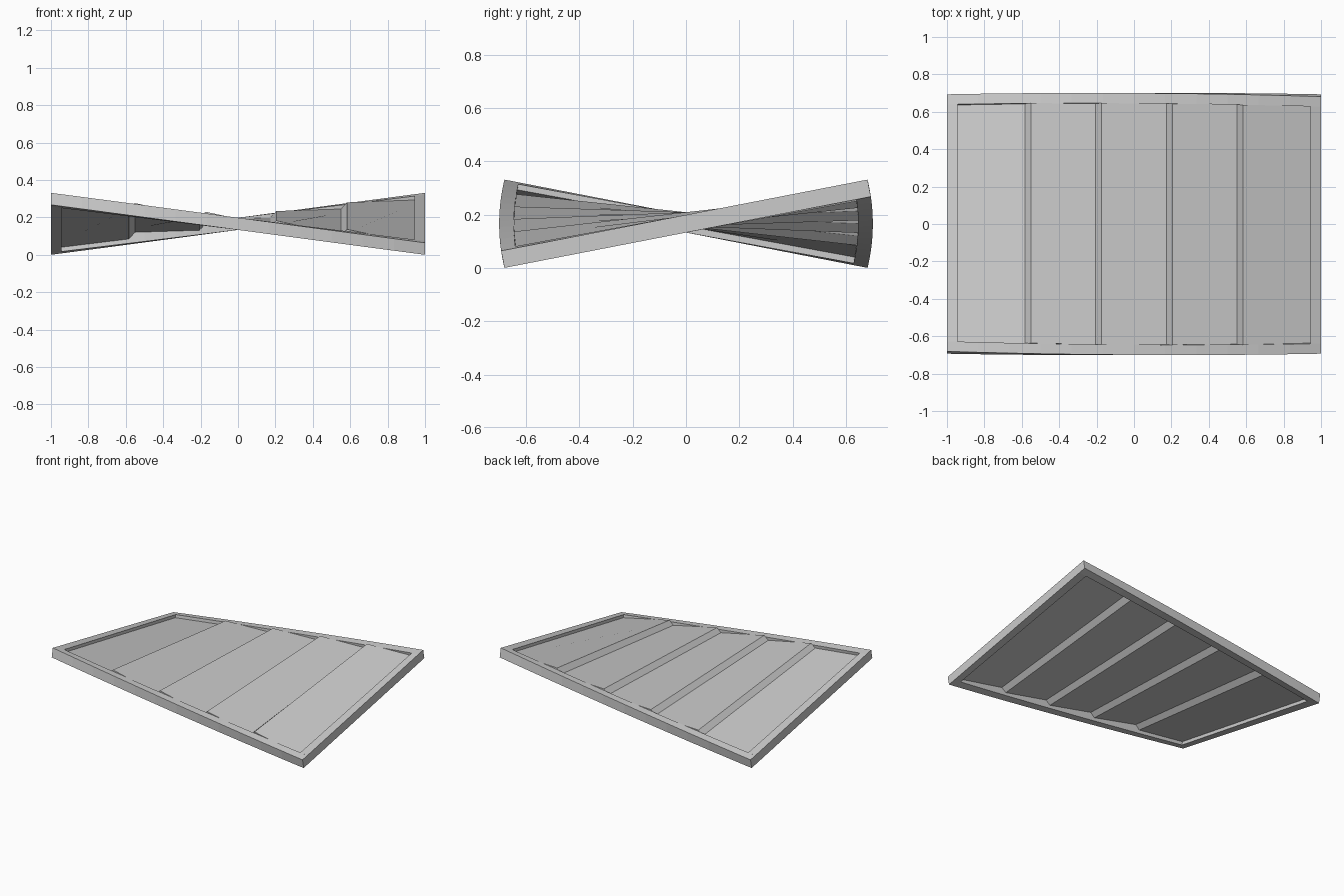
import bpy, bmesh, math

if "Cube" in bpy.data.objects:
    bpy.data.objects.remove(bpy.data.objects["Cube"])

TWIST = math.radians(11)   # twist at each end, about the x axis
CZ = 0.1655                # height of the twist axis
HT = 0.0325                # half height of the frame
IX, IY = 0.945, 0.645      # inner opening of the frame


def twisted(x, y, z):
    a = TWIST * x
    return (x, y * math.cos(a) - z * math.sin(a),
            CZ + y * math.sin(a) + z * math.cos(a))


def loft(name, stations, y0, y1):
    """Twisted solid through (x, z_low, z_high) stations between y0 and y1."""
    bm = bmesh.new()
    rings = [[bm.verts.new(twisted(x, y, z)) for y, z in
              ((y0, lo), (y1, lo), (y1, hi), (y0, hi))]
             for x, lo, hi in stations]
    for a, b in zip(rings, rings[1:]):
        for i in range(4):
            j = (i + 1) % 4
            bm.faces.new((a[i], a[j], b[j], b[i]))
    bm.faces.new(rings[0])
    bm.faces.new(rings[-1])
    bmesh.ops.recalc_face_normals(bm, faces=bm.faces)
    me = bpy.data.meshes.new(name)
    bm.to_mesh(me)
    bm.free()
    ob = bpy.data.objects.new(name, me)
    bpy.context.collection.objects.link(ob)
    return ob


# Frame: two long side rails and two end rails
rail = [(-1 + 2 * i / 12, -HT, HT) for i in range(13)]
loft("front_rail", rail, -0.7, -IY)
loft("back_rail", rail, IY, 0.7)
loft("left_end_rail", [(-1, -HT, HT), (-IX, -HT, HT)], -IY, IY)
loft("right_end_rail", [(IX, -HT, HT), (1, -HT, HT)], -IY, IY)

# Sheet: flat first bay, then a sharp rise and a slow fall in each bay
LOW, HIGH, THICK = 0.011, 0.043, 0.02
pitch = 2 * IX / 5
tops = [(-IX, LOW)]
for k in range(1, 5):
    x = -IX + k * pitch
    tops += [(x - 0.016, LOW), (x + 0.016, HIGH)]
tops.append((IX, LOW))
loft("stepped_panel", [(x, z - THICK, z) for x, z in tops], -IY, IY)
